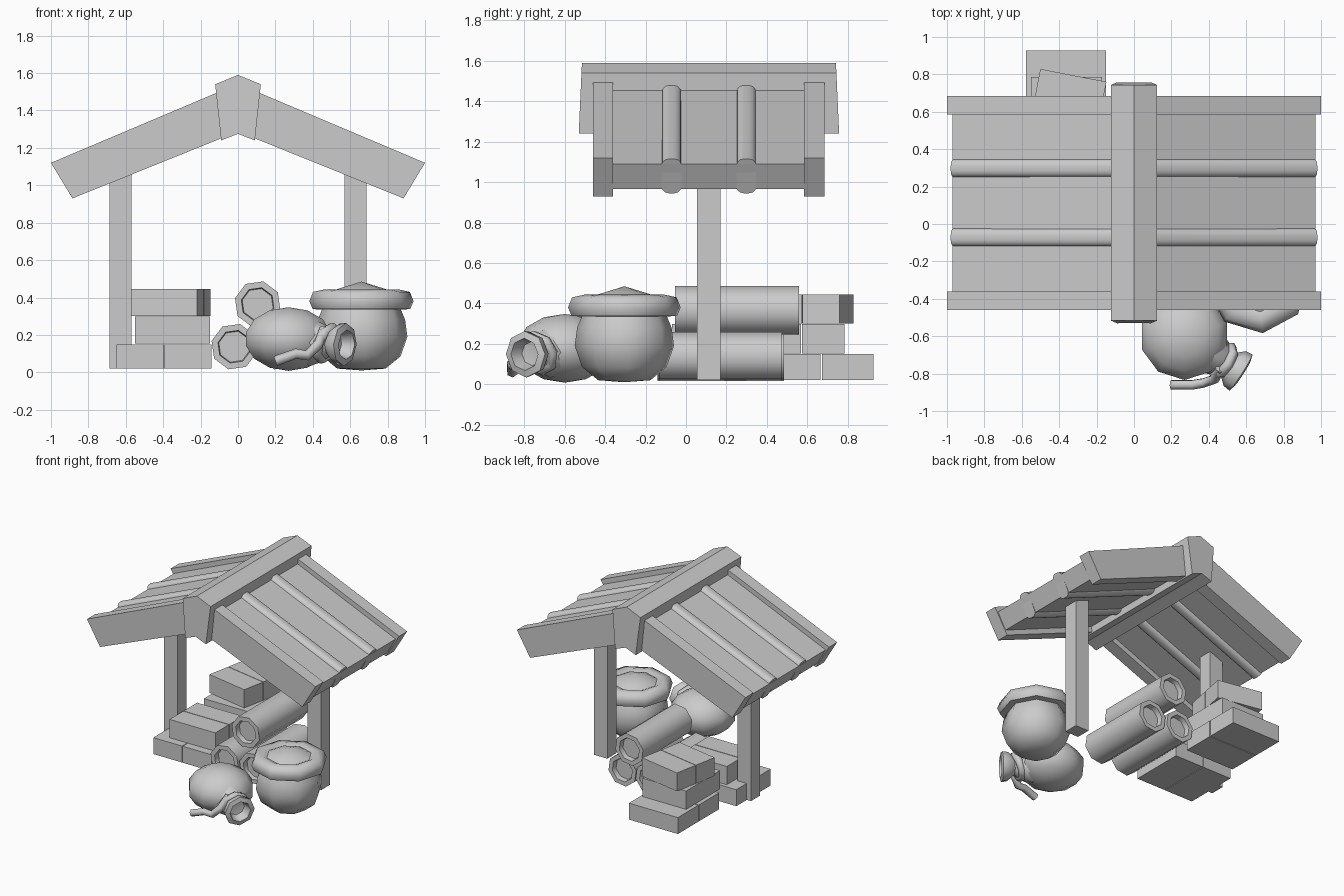
import bpy, bmesh, math
from mathutils import Vector, Matrix

if "Cube" in bpy.data.objects:
    bpy.data.objects.remove(bpy.data.objects["Cube"], do_unlink=True)

GREY = (0.6, 0.6, 0.6, 1)
mat = bpy.data.materials.new("plain grey")
mat.use_nodes = True
mat.diffuse_color = GREY
mat.node_tree.nodes["Principled BSDF"].inputs["Base Color"].default_value = GREY


def finish(name, bm, smooth=None):
    bmesh.ops.recalc_face_normals(bm, faces=bm.faces)
    me = bpy.data.meshes.new(name)
    bm.to_mesh(me)
    bm.free()
    me.materials.append(mat)
    if smooth:
        me.shade_smooth()
        me.set_sharp_from_angle(angle=math.radians(smooth))
    ob = bpy.data.objects.new(name, me)
    bpy.context.collection.objects.link(ob)
    return ob


def box(name, x, y, z, turn=0):
    bm = bmesh.new()
    size = Vector((x[1] - x[0], y[1] - y[0], z[1] - z[0]))
    centre = Vector((sum(x), sum(y), sum(z))) / 2
    bmesh.ops.create_cube(bm, size=1, matrix=Matrix.Translation(centre)
                          @ Matrix.Rotation(turn, 4, "Z") @ Matrix.Diagonal(size.to_4d()))
    return finish(name, bm)


def prism(name, outline, y0, y1, flare=0, round_off=0):
    """Extrude an x-z outline along y; flare pushes the ends out lower down."""
    bm = bmesh.new()
    top = max(p[1] for p in outline)
    rings = [[bm.verts.new((x, y + s * flare * (top - z), z)) for x, z in outline]
             for y, s in ((y0, -1), (y1, 1))]
    for ring in rings:
        bm.faces.new(ring)
    n = len(outline)
    for i in range(n):
        j = (i + 1) % n
        bm.faces.new((rings[0][i], rings[0][j], rings[1][j], rings[1][i]))
    if round_off:
        edges = [e for e in bm.edges if abs(e.verts[0].co.y - e.verts[1].co.y) < 0.01
                 and abs(e.verts[0].co.x - e.verts[1].co.x) > 0.3]
        bmesh.ops.bevel(bm, geom=edges, offset=round_off, segments=3, profile=0.5,
                        affect="EDGES")
    return finish(name, bm, 40 if round_off else None)


def lathe(name, profile, start, axis, sides=8, smooth=50, spin=0):
    """Turn (radius, distance) points about an axis; radius 0 closes an end."""
    bm = bmesh.new()
    rot = Vector(axis).to_track_quat("Z", "Y").to_matrix().to_4x4()
    place = Matrix.Translation(start) @ rot
    rings = []
    for r, t in profile:
        count = sides if r else 1
        rings.append([bm.verts.new(place @ Vector((
            r * math.cos(spin + math.tau * i / sides),
            r * math.sin(spin + math.tau * i / sides), t))) for i in range(count)])
    for a, b in zip(rings, rings[1:]):
        for i in range(sides):
            j = (i + 1) % sides
            quad = [a[i % len(a)], a[j % len(a)], b[j % len(b)], b[i % len(b)]]
            bm.faces.new(list(dict.fromkeys(quad)))
    return finish(name, bm, smooth)


# Roof: panels, edge beams and rounded ribs on both slopes
panel = [(0.97, 1.09), (0.9, 0.965), (0.03, 1.32), (0.03, 1.49)]
beam = [(1.0, 1.12), (0.885, 0.93), (0.03, 1.275), (0.03, 1.53)]
rib = [(0.98, 1.115), (0.895, 0.945), (0.03, 1.295), (0.03, 1.515)]
for side, s in (("left", 1), ("right", -1)):
    flip = lambda pts: [(s * x, z) for x, z in pts]
    prism(f"roof_panel_{side}", flip(panel), -0.4, 0.63)
    for where, y in (("front", -0.46), ("back", 0.585)):
        prism(f"{where}_beam_{side}", flip(beam), y, y + 0.1)
    for where, y in (("front", -0.12), ("back", 0.25)):
        prism(f"{where}_rib_{side}", flip(rib), y, y + 0.097, round_off=0.035)
    # Posts
    box(f"post_{side}", sorted((s * 0.57, s * 0.687)), (0.055, 0.17), (0.02, 1.12))

# Ridge cap
prism("ridge_cap", [(0, 1.59), (0.122, 1.54), (0.09, 1.24), (0, 1.275), (-0.09, 1.24),
                    (-0.122, 1.54)], -0.515, 0.742, flare=0.045)

# Bricks: a low front stack and a taller back stack
low, mid, high = (0.02, 0.15), (0.153, 0.298), (0.3, 0.445)
for i in range(2):
    x = -0.65 + 0.257 * i
    box(f"front_low_brick_{i}", (x, x + 0.252), (-0.13, 0.3), low)
    y = -0.07 + 0.175 * i
    box(f"front_mid_brick_{i}", (-0.55, -0.15), (y, y + 0.17), mid)
    y = 0.41 + 0.262 * i
    box(f"back_low_brick_{i}", (-0.578, -0.15), (y, y + 0.255), low)
    y = 0.36 + 0.215 * i
    box(f"back_mid_brick_{i}", (-0.55, -0.17), (y, y + 0.21), mid)
    # Top bricks sit slightly turned
    turn = math.radians(-11)
    c = Vector((-0.36, 0.61)) + Matrix.Rotation(turn, 2) @ Vector((0, 0.19 * i - 0.095))
    box(f"back_top_brick_{i}", (c.x - 0.18, c.x + 0.18), (c.y - 0.093, c.y + 0.093),
        high, turn)

# Pipes with recessed ends, stacked in a pyramid
for name, x, z, y0, y1 in (("top", 0.105, 0.365, -0.055, 0.56),
                           ("right", -0.02, 0.137, -0.14, 0.485),
                           ("left", 0.225, 0.137, -0.13, 0.475)):
    n = y1 - y0
    lathe(f"{name}_pipe", [(0, 0.04), (0.085, 0.04), (0.09, 0), (0.125, 0), (0.125, n),
                           (0.09, n), (0.085, n - 0.04), (0, n - 0.04)],
          (x, y0, z), (0, 1, 0), spin=0.25)

# Standing jar with thick rim and lid
lathe("jar", [(0, 0.01), (0.13, 0.02), (0.21, 0.085), (0.247, 0.19), (0.235, 0.28),
              (0.21, 0.34)], (0.66, -0.305, 0), (0, 0, 1), smooth=60, spin=0.1)
lathe("jar_rim", [(0.2, 0.335), (0.262, 0.338), (0.28, 0.38), (0.26, 0.43), (0.2, 0.443),
                  (0.16, 0.425)], (0.66, -0.305, 0), (0, 0, 1), smooth=60, spin=0.1)
lathe("jar_lid", [(0.2, 0.41), (0.13, 0.445), (0, 0.485)],
      (0.66, -0.305, 0), (0, 0, 1), smooth=60, spin=0.1)

# Slumped sack with a flared open mouth
bm = bmesh.new()
bmesh.ops.create_uvsphere(bm, u_segments=10, v_segments=7, radius=1,
                          matrix=Matrix.Translation((0.27, -0.6, 0.178))
                          @ Matrix.Diagonal((0.245, 0.24, 0.17, 1)))
finish("sack_body", bm, 60)
mouth_axis = Vector((0.84, -0.54, -0.06)).normalized()
sack = Vector((0.27, -0.6, 0.17))
lathe("sack_mouth", [(0.13, 0.14), (0.1, 0.22), (0.065, 0.27), (0.11, 0.32), (0.115, 0.36),
                     (0.08, 0.37), (0.06, 0.3), (0, 0.29)], sack, mouth_axis, smooth=60)

# Rope tied round the neck with a loose tail
rot = mouth_axis.to_track_quat("Z", "Y").to_matrix()
neck = sack + mouth_axis * 0.245
loop = [neck + rot @ Vector((0.085 * math.cos(a), 0.085 * math.sin(a), 0.03 * math.sin(a)))
        for a in (math.tau * i / 8 for i in range(8))]
tail = [(0.46, -0.77, 0.23), (0.43, -0.83, 0.15), (0.37, -0.85, 0.09),
        (0.31, -0.86, 0.1), (0.2, -0.86, 0.06)]
for name, pts, closed in (("neck_rope", loop, True), ("rope_tail", tail, False)):
    cu = bpy.data.curves.new(name, "CURVE")
    cu.dimensions = "3D"
    cu.bevel_depth = 0.028
    cu.bevel_resolution = 1
    cu.use_fill_caps = True
    sp = cu.splines.new("POLY")
    sp.points.add(len(pts) - 1)
    for p, co in zip(sp.points, pts):
        p.co = (*co, 1)
    sp.use_cyclic_u = closed
    sp.use_smooth = True
    cu.materials.append(mat)
    bpy.context.collection.objects.link(bpy.data.objects.new(name, cu))
